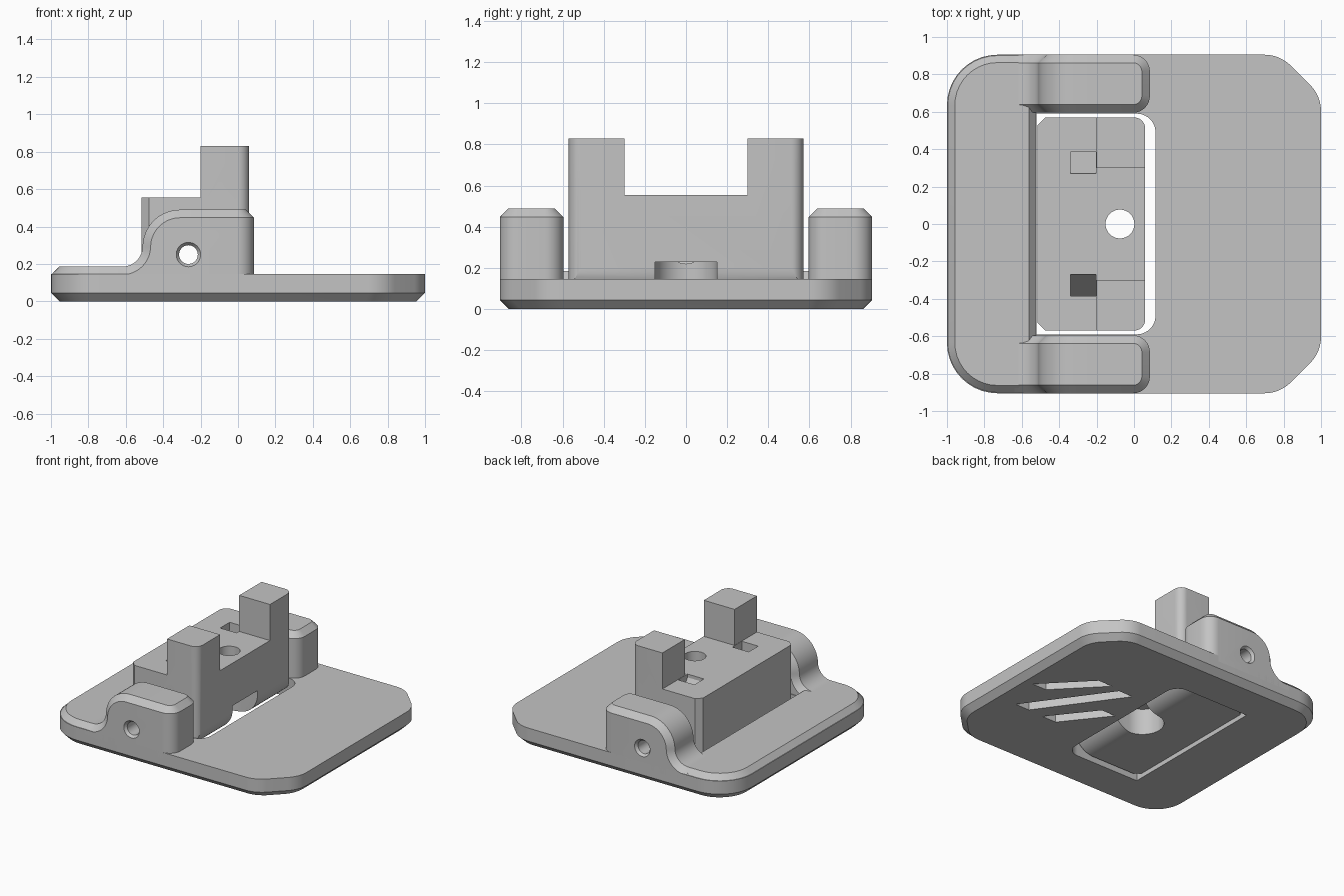
import bpy, bmesh
from math import sin, cos, pi, tan, radians
from mathutils import Vector, Matrix

cube = bpy.data.objects.get("Cube")
if cube:
    bpy.data.objects.remove(cube)

grey = bpy.data.materials.new("plain grey")
grey.use_nodes = True
grey.diffuse_color = (0.55, 0.55, 0.55, 1)
grey.node_tree.nodes["Principled BSDF"].inputs["Base Color"].default_value = grey.diffuse_color


def make(name, bm):
    bmesh.ops.recalc_face_normals(bm, faces=bm.faces)
    mesh = bpy.data.meshes.new(name)
    bm.to_mesh(mesh)
    bm.free()
    mesh.materials.append(grey)
    ob = bpy.data.objects.new(name, mesh)
    bpy.context.collection.objects.link(ob)
    return ob


def rounded(corners, steps=10):
    """Outline with arcs; each corner is x, y, radius."""
    out = []
    for i, (x, y, r) in enumerate(corners):
        p = Vector((x, y))
        if r == 0:
            out.append(p)
            continue
        a = (Vector(corners[i - 1][:2]) - p).normalized()
        b = (Vector(corners[(i + 1) % len(corners)][:2]) - p).normalized()
        half = a.angle(b) / 2
        centre = p + (a + b).normalized() * r / sin(half)
        start = p + a * r / tan(half) - centre
        sweep = b.angle_signed(a)
        sweep = (pi - 2 * half) * (1 if a.x * b.y - a.y * b.x < 0 else -1)
        for k in range(steps + 1):
            t = sweep * k / steps
            out.append(centre + Matrix.Rotation(t, 2) @ start)
    return out


def skin(name, rings):
    """Closed solid through a stack of equal rings."""
    bm = bmesh.new()
    loops = [[bm.verts.new(p) for p in ring] for ring in rings]
    n = len(loops[0])
    for a, b in zip(loops, loops[1:]):
        for i in range(n):
            j = (i + 1) % n
            bm.faces.new((a[i], a[j], b[j], b[i]))
    bm.faces.new(loops[0])
    bm.faces.new(loops[-1])
    return make(name, bm)


def prism(name, layers):
    """Layers are (outline, z)."""
    return skin(name, [[(p[0], p[1], z) for p in pts] for pts, z in layers])


def along(name, pts, axis, lo, hi):
    """Prism of a profile along x (points y, z) or y (points x, z)."""
    place = (lambda p, d: (d, p[0], p[1])) if axis == "x" else (lambda p, d: (p[0], d, p[1]))
    return skin(name, [[place(p, d) for p in pts] for d in (lo, hi)])


def box(x0, x1, y0, y1, z0, z1):
    return prism("cutter", [([(x0, y0), (x1, y0), (x1, y1), (x0, y1)], z) for z in (z0, z1)])


def circle(x, z, r, n=40):
    return [(x + r * cos(2 * pi * i / n), z + r * sin(2 * pi * i / n)) for i in range(n)]


def cut(ob, cutters):
    bpy.context.view_layer.objects.active = ob
    for c in cutters:
        c.hide_render = True
        mod = ob.modifiers.new("cut", "BOOLEAN")
        mod.operation = "DIFFERENCE"
        mod.solver = "EXACT"
        mod.object = c
        bpy.ops.object.modifier_apply(modifier=mod.name)
        bpy.data.objects.remove(c)


# Base plate with a chamfered underside
def plate_outline(d):
    return rounded([(-1 + d, -0.905 + d, 0.27 - d), (0.78 - d * 0.4, -0.905 + d, 0.2),
                    (1 - d, -0.685 + d * 0.4, 0.2), (1 - d, 0.685 - d * 0.4, 0.2),
                    (0.78 - d * 0.4, 0.905 - d, 0.2), (-1 + d, 0.905 - d, 0.27 - d)])


base = prism("base_plate", [(plate_outline(0.045), 0), (plate_outline(0), 0.045),
                            (plate_outline(0), 0.145)])
slot = rounded([(-0.52, -0.59, 0), (0.115, -0.59, 0.1), (0.115, 0.59, 0.1), (-0.52, 0.59, 0)])
cutters = [prism("cutter", [(slot, -0.1), (slot, 0.5)])]
# Slanted grooves in the underside: x and y of both ends
for x0, y0, x1, y1 in [(0.68, -0.32, 0.25, 0.28), (0.77, -0.03, 0.45, 0.3), (0.43, -0.33, 0.17, 0)]:
    groove = [(x0, y0), (x0 + 0.12, y0), (x1 + 0.12, y1), (x1, y1)]
    cutters.append(prism("cutter", [(groove, -0.1), (groove, 0.06)]))
cut(base, cutters)


# Raised rear ledge
def ledge_outline(d):
    return rounded([(-1 + d, -0.905 + d, 0.27 - d), (-0.52 - d, -0.905 + d, 0),
                    (-0.52 - d, 0.905 - d, 0), (-1 + d, 0.905 - d, 0.27 - d)])


ledge = prism("rear_ledge", [(ledge_outline(0), 0.1), (ledge_outline(0), 0.14),
                             (ledge_outline(0.042), 0.185)])

# Side arms: stations hold top x, z, inset and side x, z, inset
C = 0.043
stations = [(-0.64, 0.185, C, -0.64, 0.185 - C, 0)]
for k in range(13):
    t = pi / 2 * k / 12
    s, c = sin(t), cos(t)
    stations.append((-0.62 + 0.11 * s, 0.295 - 0.11 * c, C,
                     -0.62 + (0.11 + C) * s, 0.295 - (0.11 + C) * c, 0))
for k in range(1, 17):
    t = pi / 2 * k / 16
    s, c = sin(t), cos(t)
    stations.append((-0.31 - 0.2 * c, 0.29 + 0.2 * s, C,
                     -0.31 - (0.2 - C) * c, 0.29 + (0.2 - C) * s, 0))
for k in range(9):
    t = pi / 2 * k / 8
    s, c = sin(t), cos(t)
    stations.append((-0.005 + 0.047 * s, 0.49, C + 0.047 * (1 - c),
                     -0.005 + 0.09 * s, 0.49 - C, 0.09 * (1 - c)))


def arm(name, side):
    lo, hi = 0.595, 0.905
    bm = bmesh.new()
    loops = []
    for tx, tz, ti, sx, sz, si in stations:
        ring = [(sx, hi - si, 0.1), (sx, hi - si, sz), (tx, hi - ti, tz),
                (tx, lo + ti, tz), (sx, lo + si, sz), (sx, lo + si, 0.1)]
        loops.append([bm.verts.new((x, y * side, z)) for x, y, z in ring])
    for a, b in zip(loops, loops[1:]):
        for i in range(6):
            j = (i + 1) % 6
            bm.faces.new((a[i], a[j], b[j], b[i]))
    bm.faces.new(loops[0])
    e = loops[-1]
    bm.faces.new((e[0], e[1], e[4], e[5]))
    bm.faces.new((e[1], e[2], e[3], e[4]))
    ob = make(name, bm)
    # Pin hole with a countersunk mouth
    wide, thin = circle(-0.265, 0.25, 0.069), circle(-0.265, 0.25, 0.05)
    ys = [(wide, 0.91), (thin, 0.885), (thin, 0.5)]
    cut(ob, [skin("cutter", [[(x, y * side, z) for x, z in pts] for pts, y in ys])])
    return ob


arms = [arm("left_arm", 1), arm("right_arm", -1)]

# Rocker block with two upright posts
plan = rounded([(-0.515, -0.53, 0), (-0.475, -0.57, 0), (0.06, -0.57, 0.06),
                (0.06, 0.57, 0.06), (-0.475, 0.57, 0), (-0.515, 0.53, 0)])
block = prism("rocker_block", [(plan, 0.03), (plan, 0.83)])
cutters = [box(-0.7, -0.2, -0.7, 0.7, 0.555, 1), box(-0.3, 0.2, -0.3, 0.3, 0.555, 1)]
# Rounded lower front edge
arc = [(-0.11 + 0.17 * sin(pi / 2 * k / 12), 0.2 - 0.17 * cos(pi / 2 * k / 12)) for k in range(13)]
cutters.append(along("cutter", arc + [(0.2, 0.2), (0.2, -0.1), (-0.11, -0.1)], "y", -0.8, 0.8))
# Round-ended relief underneath, vertical hole and pin bore
relief = rounded([(-0.225, -0.15, 0.149), (0.2, -0.15, 0), (0.2, 0.15, 0), (-0.225, 0.15, 0.149)])
cutters.append(prism("cutter", [(relief, -0.1), (relief, 0.23)]))
cutters.append(prism("cutter", [(circle(-0.075, 0, 0.077), z) for z in (0.1, 0.8)]))
cutters.append(along("cutter", circle(-0.265, 0.25, 0.05), "y", -0.8, 0.8))
# Sloping pockets beside the posts
for s in (1, -1):
    cutters.append(along("cutter", [(0.27 * s, 0.6), (0.385 * s, 0.6), (0.385 * s, 0.36),
                                    (0.27 * s, 0.53)], "x", -0.34, -0.202))
cut(block, cutters)

# Smooth shading on the curved faces only
for ob in [base, ledge, block] + arms:
    bpy.ops.object.select_all(action="DESELECT")
    ob.select_set(True)
    bpy.context.view_layer.objects.active = ob
    bpy.ops.object.shade_smooth_by_angle(angle=radians(25))
